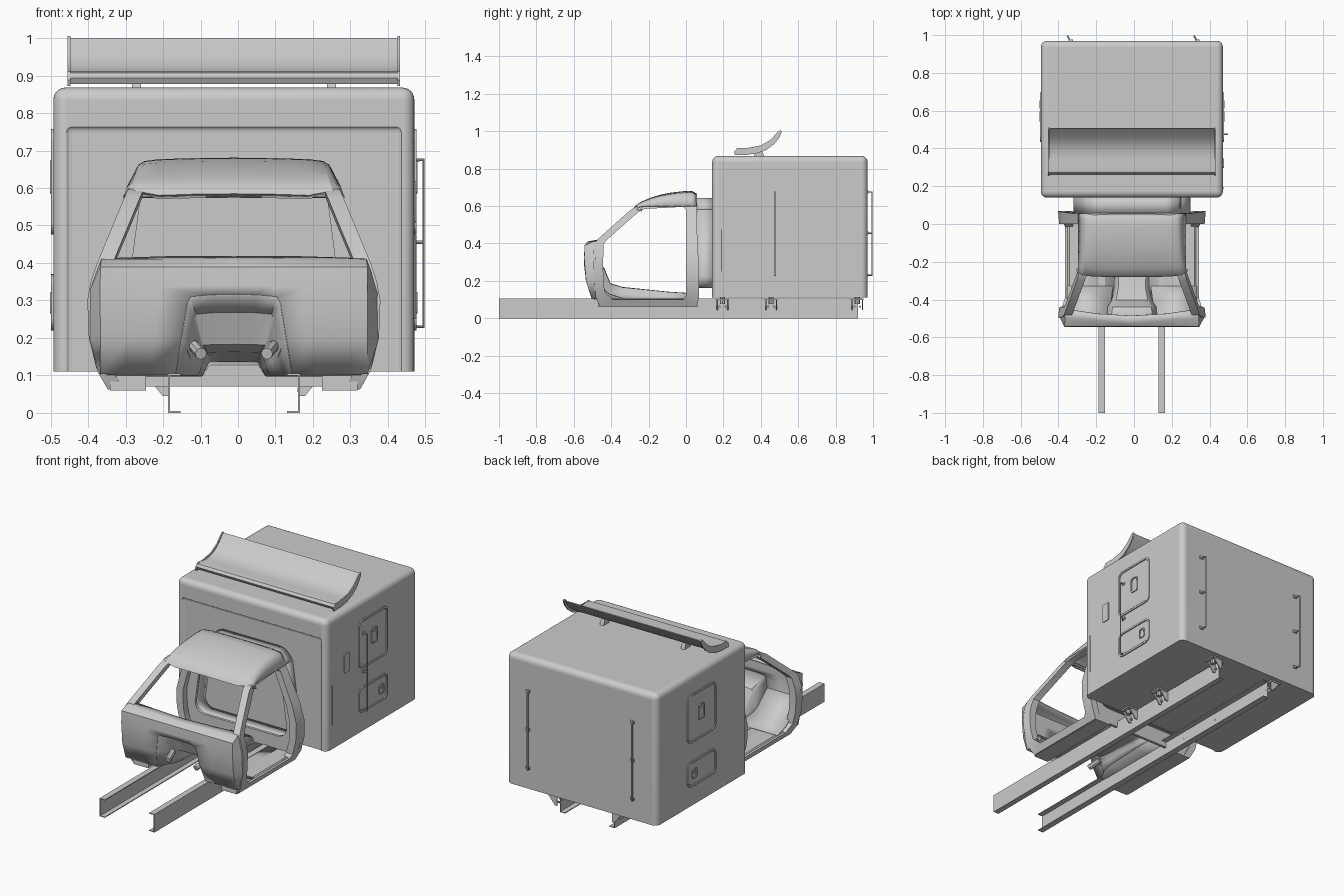
import bpy, math
from mathutils import Matrix

if "Cube" in bpy.data.objects:
    bpy.data.objects.remove(bpy.data.objects["Cube"])

CX = -0.011          # centre line of the truck
AXES = {'x': Matrix(((0, 0, 1, 0), (1, 0, 0, 0), (0, 1, 0, 0), (0, 0, 0, 1))),    # u->y v->z
        'y': Matrix(((1, 0, 0, 0), (0, 0, -1, 0), (0, 1, 0, 0), (0, 0, 0, 1)))}   # u->x v->z


def add(name, me):
    ob = bpy.data.objects.new(name, me)
    ob.location.x = CX
    bpy.context.collection.objects.link(ob)
    return ob


def loft(name, rows, close=False, thick=0):
    n = len(rows[0])
    faces = []
    for i in range(len(rows) if close else len(rows) - 1):
        j = (i + 1) % len(rows)
        faces += [(i*n+k, i*n+k+1, j*n+k+1, j*n+k) for k in range(n - 1)]
    me = bpy.data.meshes.new(name)
    me.from_pydata([p for r in rows for p in r], [], faces)
    ob = add(name, me)
    if thick:
        m = ob.modifiers.new('thickness', 'SOLIDIFY')
        m.thickness, m.offset = thick, 0
    return ob


def from_curve(name, cu, mat):
    tmp = bpy.data.objects.new(name, cu)
    bpy.context.collection.objects.link(tmp)
    dg = bpy.context.evaluated_depsgraph_get()
    me = bpy.data.meshes.new_from_object(tmp.evaluated_get(dg))
    bpy.data.objects.remove(tmp)
    me.transform(mat)
    return add(name, me)


def spline(cu, pts, cyclic):
    s = cu.splines.new('POLY')
    s.points.add(len(pts) - 1)
    for p, c in zip(s.points, pts):
        p.co = (*c, *([0] * (3 - len(c))), 1)
    s.use_cyclic_u = cyclic


def plate(name, loops, axis, pos, half):
    cu = bpy.data.curves.new(name, 'CURVE')
    cu.dimensions, cu.fill_mode, cu.extrude = '2D', 'BOTH', half
    for l in loops:
        spline(cu, l, True)
    off = (pos, 0, 0) if axis == 'x' else (0, pos, 0)
    return from_curve(name, cu, Matrix.Translation(off) @ AXES[axis])


def pipe(name, paths, r):
    cu = bpy.data.curves.new(name, 'CURVE')
    cu.dimensions, cu.bevel_depth, cu.bevel_resolution, cu.use_fill_caps = '3D', r, 2, True
    for p in paths:
        spline(cu, p, False)
    return from_curve(name, cu, Matrix())


def rrect(u0, v0, u1, v1, r, n=6):
    out = []
    for k, (cu, cv) in enumerate(((u1-r, v1-r), (u0+r, v1-r), (u0+r, v0+r), (u1-r, v0+r))):
        for i in range(n + 1):
            a = math.pi / 2 * (k + i / n)
            out.append((cu + r*math.cos(a), cv + r*math.sin(a)))
    return out


def block(name, lo, hi):
    v = [(x, y, z) for x in (lo[0], hi[0]) for y in (lo[1], hi[1]) for z in (lo[2], hi[2])]
    me = bpy.data.meshes.new(name)
    me.from_pydata(v, [], [(0, 1, 3, 2), (4, 6, 7, 5), (0, 4, 5, 1), (2, 3, 7, 6), (0, 2, 6, 4), (1, 5, 7, 3)])
    return add(name, me)


def both(half):      # half row running outside -> centre, made full
    return half + [(-x, y, z) for x, y, z in reversed(half[:-1])]


def interp(t, table):
    for (a, va), (b, vb) in zip(table, table[1:]):
        if t <= b:
            return va + (vb - va) * max(0, t - a) / (b - a)
    return table[-1][1]


def hw(z):           # half width of the cab at height z
    return interp(z, [(.06, .335), (.1, .36), (.15, .378), (.2, .387), (.3, .391), (.35, .382), (.4, .365), (.59, .286), (.66, .25)])


# frame rails
for s in (-1, 1):
    c = [(.176, 0), (.142, 0), (.142, .005), (.171, .005), (.171, .1), (.142, .1), (.142, .105), (.176, .105)]
    plate('frame_rail', [[(s*x, z) for x, z in c]], 'y', -.04, .96)
    # body mounts
    for y in (.195, .455, .915):
        for d in (-.028, .028):
            plate('mount_gusset', [[(s*x, z) for x, z in ((.176, .045), (.19, .045), (.222, .085), (.235, .1), (.176, .1))]], 'y', y + d, .003)
        xs = sorted((s*.178, s*.24))
        block('mount_pad', (xs[0], y - .035, .098), (xs[1], y + .035, .106))
        pipe('mount_bushing', [[(s*.215, y, .075), (s*.215, y, .112)]], .014)
        pipe('mount_bolt', [[(s*.17, y + d, .062), (s*.186, y + d, .062)] for d in (-.015, .015)], .006)

# box body with rounded vertical and top edges
box = block('box_body', (-.4815, .14, .11), (.4815, .97, .868))
w = box.data.attributes.new('bevel_weight_edge', 'FLOAT', 'EDGE')
for e in box.data.edges:
    zs = [box.data.vertices[i].co.z for i in e.vertices]
    w.data[e.index].value = 1 if max(zs) > .5 else 0
m = box.modifiers.new('round', 'BEVEL')
m.limit_method, m.width, m.segments = 'WEIGHT', .032, 6
cut = block('front_recess_cutter', (-.452, .1, .05), (.452, .147, .768))
cut.hide_render = True
cut.hide_set(True)
b = cut.modifiers.new('round', 'BEVEL')
b.width, b.segments = .02, 4
m = box.modifiers.new('front_recess', 'BOOLEAN')
m.object, m.solver = cut, 'EXACT'

# compartment doors and latches on both sides
for s in (-1, 1):
    X = s * .4815
    for v0, v1 in ((.476, .758), (.22, .37)):
        plate('door_frame', [rrect(.433, v0, .695, v1, .035), rrect(.443, v0+.01, .685, v1-.01, .027)], 'x', X, .006)
        plate('door_panel', [rrect(.447, v0+.014, .681, v1-.014, .024)], 'x', X, .003)
    for u0, v0, u1, v1 in ((.543, .585, .595, .675), (.612, .265, .655, .322)):
        plate('latch_frame', [rrect(u0, v0, u1, v1, .01), rrect(u0+.007, v0+.007, u1-.007, v1-.007, .006)], 'x', X, .009)
        plate('latch_paddle', [rrect(u0+.009, v0+.009, u1-.009, v1-.025, .004)], 'x', X, .006)
plate('fuel_flap', [rrect(.297, .508, .347, .617, .006)], 'x', .4815, .005)
pipe('side_trim_rod', [[(.484, .19, .25), (.484, .19, .475)]], .003)

# grab bars
Z0, Z1, ZM = .23, .675, .455
x = .506
pipe('side_grab_bar', [[(.478, .475, Z0), (x, .475, Z0), (x, .475, Z1), (.478, .475, Z1)], [(.478, .475, ZM), (x, .475, ZM)]], .0045)
for z in (Z0, ZM, Z1):
    block('bar_foot', (.478, .463, z - .008), (.487, .487, z + .008))
for x in (-.325, .345):
    pipe('rear_grab_bar', [[(x, .965, Z0), (x-.015, .995, Z0), (x-.015, .995, Z1), (x, .965, Z1)], [(x, .965, ZM), (x-.015, .995, ZM)]], .0045)
    for z in (Z0, ZM, Z1):
        block('bar_foot', (x - .012, .965, z - .008), (x + .012, .976, z + .008))

# roof wind deflector
sheet = [(.27, .878), (.262, .893), (.272, .907), (.3, .911), (.35, .906), (.4, .915), (.43, .929), (.46, .951), (.505, 1.0),
         (.509, .997), (.467, .945), (.43, .915), (.4, .9), (.36, .89), (.32, .88)]
endp = [(.262, .872), (.256, .888), (.275, .911), (.33, .911), (.4, .924), (.45, .953), (.49, .995), (.504, 1.005),
        (.512, .998), (.5, .967), (.47, .93), (.43, .9), (.38, .882), (.32, .873)]
plate('wind_deflector', [sheet], 'x', 0, .44)
for s in (-1, 1):
    plate('deflector_end', [endp], 'x', s*.44, .0035)
    plate('deflector_foot', [[(.36, .862), (.42, .862), (.405, .9), (.375, .893)]], 'x', s*.26, .012)

# cab: side frames around the door openings (outer y,z, inner y,z)
ring = [(-.49, .4, -.44, .4), (-.475, .42, -.42, .422), (-.3, .577, -.25, .572), (-.265, .597, -.22, .585), (-.1, .622, -.1, .591),
        (.045, .635, -.015, .596), (.05, .61, 0, .58), (.057, .5, 0, .48), (.063, .4, 0, .4), (.067, .3, 0, .3), (.07, .2, 0, .2),
        (.07, .12, 0, .12), (.06, .062, -.015, .1), (-.2, .062, -.2, .1), (-.46, .062, -.39, .1), (-.482, .11, -.435, .14),
        (-.49, .2, -.442, .21), (-.495, .3, -.443, .3), (-.495, .35, -.442, .35)]
T = .042
for s in (-1, 1):
    rows = []
    for yo, zo, yi, zi in ring:
        a, b = hw(zo), hw(zi) - .006
        rows.append([(s*(a-T), yo, zo), (s*a, yo, zo), (s*b, yi, zi), (s*(b-T), yi, zi), (s*(a-T), yo, zo)])
    loft('cab_side_frame', rows, close=True)
    xs = sorted((s*.235, s*.33))
    block('sill_box', (xs[0], -.47, .06), (xs[1], .06, .103))

# firewall with cowl, engine recess and floor tunnel
def fy(z):
    return interp(z, [(.1, -.5), (.15, -.518), (.2, -.532), (.28, -.543), (.39, -.54)])

inner = [(.155, .105), (.14, .2), (.125, .29), (.115, .31), (.06, .315), (0, .316)]
outer = [(.355, .105), (.355, .2), (.355, .32), (.355, .388), (.18, .388), (0, .388)]
lip = [(.355, -.485, .105), (.385, -.485, .2), (.385, -.485, .32), (.352, -.45, .41), (.18, -.475, .415), (0, -.485, .415)]
mix = [[(a[0] + (b[0]-a[0])*t, a[1] + (b[1]-a[1])*t) for a, b in zip(inner, outer)] for t in (0, .33, .67, 1)]
fw = [[(x, fy(z), z) for x, z in r] for r in mix]
cowl_edge = [(x, y + .012, z - .004) if i > 2 else (x, (y-.485)/2, z) for i, (x, y, z) in enumerate(fw[3])]
cowl_top = [(p[0], -.525 + .03*p[0]/.355, .408) if i > 2 else p for i, p in enumerate(lip)]
loft('firewall', [both(r) for r in fw + [cowl_top, lip]], thick=.006)
tun = [fw[0]]
for y, sx, h in ((-.44, .88, .17), (-.405, .72, .085), (-.34, .62, .065), (-.1, .55, .04), (.055, .55, .03)):
    tun.append([(x*sx, y, .1 + (z-.105)*h/.211) for x, z in inner])
loft('engine_recess_and_tunnel', [both(r) for r in tun], thick=.005)
for s in (-1, 1):
    loft('cab_floor', [[(s*r[0][0], r[0][1], r[0][2]), (s*.25, r[0][1], r[0][2]), (s*.34, r[0][1], r[0][2])] for r in tun], thick=.005)
    loft('toe_board', [[(s*x0, y, z), (s*.345, y, z)] for x0, y, z in ((.14, -.53, .25), (.13, -.47, .18), (.11, -.41, .13), (.1, -.33, .104))], thick=.004)
    pipe('firewall_boss', [[(s*.088, -.5, .158), (s*.105, -.43, .178)]], .016)

# cab roof with visor lip
rows = []
for y, zt in ((-.255, .578), (-.278, .586), (-.268, .6), (-.235, .621), (-.19, .64), (-.14, .656), (-.085, .667), (-.02, .675), (.03, .677), (.052, .665)):
    t = max(0, (zt - .588) / .09)
    zs = min(.6, zt - .004)
    zr = .584 + .076 * t
    rows.append(both([(hw(zs) + .002, y + .02*(1-t), zs), (.277 - .025*t, y + .012*(1-t), max(zs, zr)), (.262 - .025*t, y + .008*(1-t), max(zs, zr + .009)),
                      (.2, y + .004*(1-t), max(zs, zt - .004)), (.1, y, zt - .001), (0, y, zt)]))
loft('cab_roof', rows, thick=.008)
# windscreen header
pipe('windscreen_header', [[(-.26, -.25, .583), (0, -.262, .585), (.26, -.25, .583)]], .01)

# cab rear wall with opening and the boot joining it to the box
def opening(g):
    return [(x * min(1, (hw(z) - .035) / .305), z) for x, z in rrect(-.305-g, .165-g, .305+g, .64+g, .06)]

zz = [.07, .1, .15, .2, .3, .4, .5, .59, .64, .66]
right = [(hw(z) - .004, z) for z in zz] + [(.2, .668)]
plate('cab_rear_wall', [right + [(-x, z) for x, z in reversed(right)], opening(-.012)], 'y', .05, .008)
o = opening(0)
o.append(o[0])
loft('pass_through_boot', [[(x, y, z) for x, z in o] for y in (.05, .15)], thick=.008)

# smooth shading with crisp edges
bpy.ops.object.select_all(action='DESELECT')
for ob in bpy.context.scene.objects:
    if ob.type == 'MESH' and not ob.hide_render:
        ob.select_set(True)
        bpy.context.view_layer.objects.active = ob
bpy.ops.object.shade_smooth_by_angle(angle=math.radians(32))
